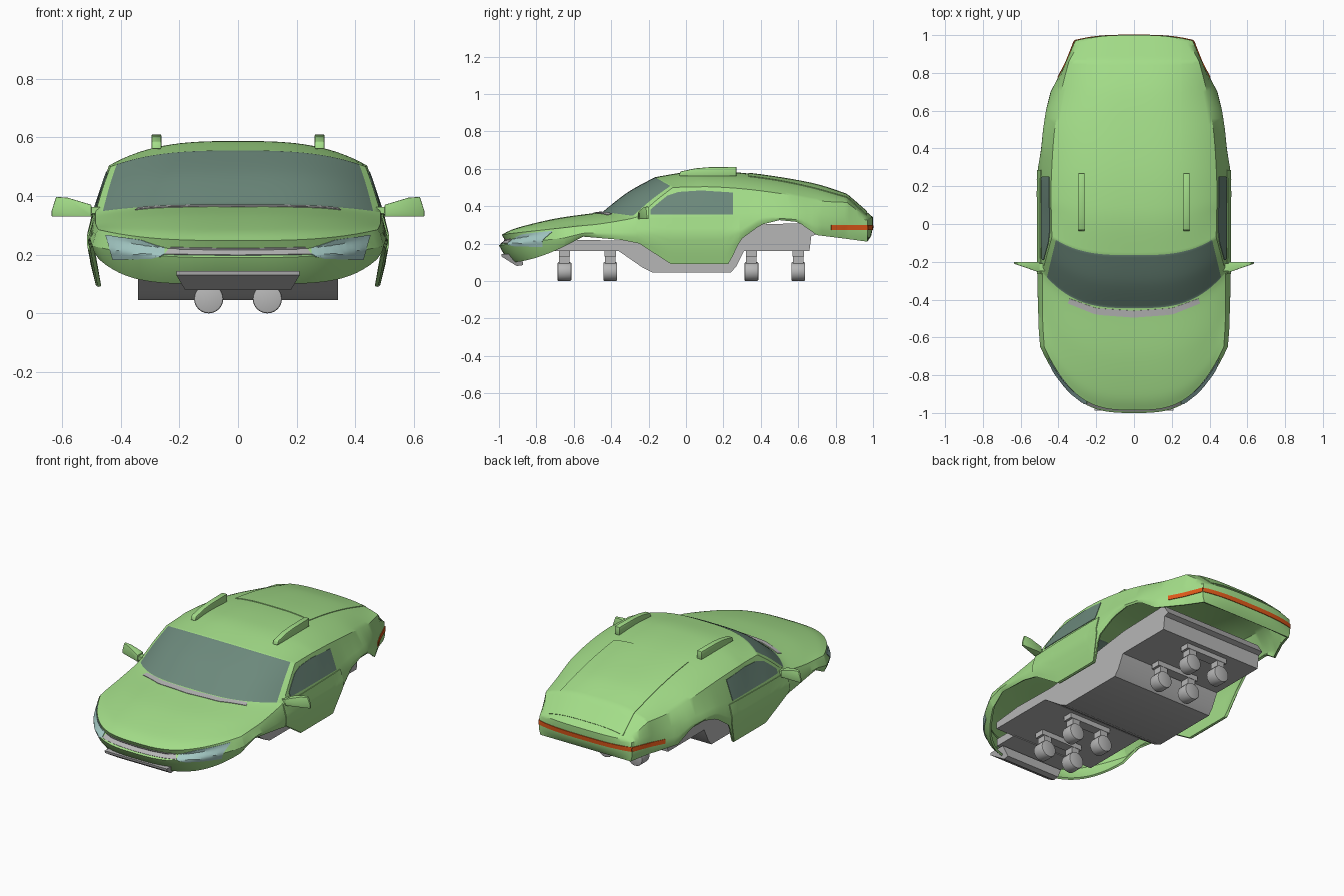
import bpy, bmesh, math
from mathutils import Vector
from mathutils.bvhtree import BVHTree

if "Cube" in bpy.data.objects:
    bpy.data.objects.remove(bpy.data.objects["Cube"])


def mat(name, *c):
    m = bpy.data.materials.new(name)
    m.diffuse_color = (*c, 1)
    m.use_nodes = True
    m.node_tree.nodes["Principled BSDF"].inputs["Base Color"].default_value = m.diffuse_color
    return m


GREEN = mat("green_paint", .37, .73, .25)
GLASS = mat("window_glass", .15, .25, .20)
LAMP = mat("headlight_glass", .38, .60, .57)
GREY = mat("grey_plastic", .47, .47, .47)
RED = mat("tail_light_orange", .75, .10, .01)


def finish(bm, name, mats, thick=0, angle=32, bevel=0):
    me = bpy.data.meshes.new(name)
    bm.to_mesh(me)
    bm.free()
    ob = bpy.data.objects.new(name, me)
    bpy.context.collection.objects.link(ob)
    for m in mats:
        me.materials.append(m)
    bpy.context.view_layer.objects.active = ob
    if thick:
        md = ob.modifiers.new("solid", 'SOLIDIFY')
        md.thickness, md.offset = thick, -1
        bpy.ops.object.modifier_apply(modifier=md.name)
    if bevel:
        md = ob.modifiers.new("bevel", 'BEVEL')
        md.width, md.segments = bevel, 2
        bpy.ops.object.modifier_apply(modifier=md.name)
    for p in ob.data.polygons:
        p.use_smooth = True
    ob.data.set_sharp_from_angle(angle=math.radians(angle))
    return ob


def grid(bm, rows):
    v = [[bm.verts.new(p) if p is not None else None for p in r] for r in rows]
    for i in range(len(v) - 1):
        for j in range(len(v[0]) - 1):
            q = (v[i][j], v[i][j + 1], v[i + 1][j + 1], v[i + 1][j])
            if None not in q:
                bm.faces.new(q)


# Upper shell stations: centre y, y shift at edge, half width, centre z, edge z
TOP = [(-.985, .335, .475, .248, .285), (-.9, .32, .48, .285, .293),
       (-.7, .24, .485, .333, .305), (-.5, .19, .485, .362, .33),
       (-.445, .19, .485, .37, .345), (-.31, .15, .46, .475, .43),
       (-.165, .095, .435, .555, .5), (0, .05, .437, .582, .503),
       (.13, .01, .44, .587, .503), (.3, 0, .435, .578, .493),
       (.5, 0, .42, .552, .468), (.7, 0, .385, .514, .43),
       (.86, 0, .345, .462, .42), (1.0, -.03, .285, .34, .335)]
# Side stations: y, shoulder x z, widest x z, bottom x z
SIDE = [(-.65, .485, .27, .497, .23, .475, .185), (-.55, .49, .28, .505, .255, .49, .237),
        (-.35, .49, .312, .51, .26, .505, .22), (-.25, .49, .335, .51, .26, .50, .20),
        (-.08, .49, .355, .51, .25, .478, .09), (.23, .49, .355, .51, .25, .478, .09),
        (.29, .485, .36, .51, .27, .50, .22), (.4, .475, .37, .49, .34, .485, .30),
        (.5, .465, .37, .48, .345, .475, .325), (.6, .45, .37, .465, .34, .46, .315),
        (.7, .42, .36, .44, .30, .435, .245), (.86, .36, .345, .358, .29, .35, .225),
        (.97, .31, .325, .315, .27, .305, .21)]
P = 3.1


def station(t):
    i = min(int(t), 12)
    f = t - i
    lo, hi = next(g for g in ((0, 4), (4, 6), (6, 12), (12, 13)) if i < g[1])
    a, b, c, d = (TOP[max(lo, min(hi, k))] for k in (i - 1, i, i + 1, i + 2))
    return [q + .5 * f * (r - p + f * (2 * p - 5 * q + 4 * r - s + f * (3 * (q - r) + s - p)))
            for p, q, r, s in zip(a, b, c, d)]


def shell(u, t):
    y, dy, w, zc, ze = station(t)
    k = abs(u)
    return Vector((u * w, y + dy * k ** P, zc + (ze - zc) * k ** 3))


def side_rows(t):
    e = shell(1, t)
    y = max(-.65, min(.97, e.y))
    for a, b in zip(SIDE, SIDE[1:]):
        if y <= b[0] + 1e-6:
            break
    f = (y - a[0]) / (b[0] - a[0])
    s = [p + (q - p) * f for p, q in zip(a, b)]
    return [e, Vector((s[1], e.y, s[2])), Vector((s[3], e.y, s[4])),
            Vector(((s[3] + s[5]) / 2 + .004, e.y, (s[4] + s[6]) / 2)), Vector((s[5], e.y, s[6]))]


# Body: top shell, flanks and both end fascias welded into one skin
N, SUB = 40, 7
us = [-1 + 2 * i / N for i in range(N + 1)]
ts = [i / SUB for i in range(13 * SUB + 1)]
bm = bmesh.new()
grid(bm, [[shell(u, t) for u in us] for t in ts])
for k, f in enumerate(bm.faces):
    t, u = ts[k // N], us[k % N] + 1 / N
    f.material_index = int(4 <= t < 6 and abs(u) < .96)
for s in (1, -1):
    grid(bm, [[Vector((p.x * s, p.y, p.z)) for p in side_rows(t)] for t in ts])
for t, prof in ((0, [(0, .248, 3), (.018, .215, 3), (-.015, .19, 3), (.01, .145, 4), (.055, .10, 5)]),
                (13, [(0, .34, 3), (0, .315, 3), (-.004, .27, 3), (-.01, .24, 3), (-.03, .21, 3)])):
    yc, dy = station(t)[:2]
    rows = []
    for e, (off, zc, q) in zip(side_rows(t), prof):
        rows.append([Vector((u * e.x, yc + off * (1 - abs(u) ** P) + dy * abs(u) ** P,
                             zc + (e.z - zc) * abs(u) ** q)) for u in us])
    grid(bm, rows)
bmesh.ops.remove_doubles(bm, verts=bm.verts, dist=.0008)
bmesh.ops.recalc_face_normals(bm, faces=bm.faces)
if sum(f.normal.z * f.calc_area() for f in bm.faces) < 0:
    bmesh.ops.reverse_faces(bm, faces=bm.faces)
bm.normal_update()
TREE = BVHTree.FromBMesh(bm)
finish(bm, "car_body", [GREEN, GLASS], thick=.012)


def along(pts, f):
    pts = [Vector(p) for p in pts]
    seg = [(b - a).length for a, b in zip(pts, pts[1:])]
    d = f * sum(seg)
    for a, b, l in zip(pts, pts[1:], seg):
        if d <= l + 1e-9:
            return a.lerp(b, d / l)
        d -= l
    return pts[-1]


RAYS = {'side': (Vector((-1, 0, 0)), lambda p: Vector((2, p.x, p.y))),
        'front': (Vector((0, 1, 0)), lambda p: Vector((p.x, -2, p.y))),
        'rear': (Vector((0, -1, 0)), lambda p: Vector((p.x, 2, p.y))),
        'top': (Vector((0, 0, -1)), lambda p: Vector((p.x, p.y, 2)))}


# Thin plate between two outline curves, projected on to the body
def patch(name, upper, lower, view, m, lift=.004, both=False, n=24, k=8):
    d, start = RAYS[view]
    rows = []
    for j in range(k + 1):
        row = []
        for i in range(n + 1):
            p = along(upper, i / n).lerp(along(lower, i / n), j / k)
            loc, nor = TREE.ray_cast(start(p), d)[:2]
            row.append(None if loc is None else loc - nor * lift * (1 if nor.dot(d) > 0 else -1))
        rows.append(row)
    for s in ((1, -1) if both else (1,)):
        b = bmesh.new()
        grid(b, [[p and Vector((p.x * s, p.y, p.z)) for p in r] for r in rows])
        b.normal_update()
        dd = Vector((d.x * s, d.y, d.z))
        bmesh.ops.reverse_faces(b, faces=[f for f in b.faces if f.normal.dot(dd) > 0])
        finish(b, name + (("_right" if s > 0 else "_left") if both else ""), [m], thick=lift + .003)


patch("side_window", [(-.19, .38), (-.15, .415), (-.1, .455), (-.04, .475), (.08, .483), (.25, .472)],
      [(-.19, .355), (.25, .355)], 'side', GLASS, .003, True)
patch("door", [(-.265, .335), (.285, .345)], [(-.265, .215), (-.08, .095), (.225, .095), (.285, .24)],
      'side', GREEN, .005, True, 40)
patch("headlight", [(.25, .222), (.33, .25), (.45, .267)], [(.25, .2), (.29, .187), (.425, .182)],
      'front', LAMP, .003, True)
patch("upper_grille", [(-.23, .226), (0, .222), (.23, .226)], [(-.25, .2), (0, .197), (.25, .2)],
      'front', GREY, .003)
patch("windscreen_cowl", [(-.34, -.395), (-.2, -.445), (0, -.459), (.2, -.445), (.34, -.395)],
      [(-.35, -.42), (-.2, -.48), (0, -.495), (.2, -.48), (.35, -.42)], 'top', GREY, .003)
patch("tail_light_side", [(.775, .298), (.968, .298)], [(.775, .272), (.968, .272)], 'side', RED, .004, True)
patch("tail_light_rear", [(-.313, .298), (.313, .298)], [(-.313, .272), (.313, .272)], 'rear', RED, .004)
patch("rear_hatch", [(-.25, .335), (.25, .335)], [(-.25, .965), (.25, .965)], 'top', GREEN, .004, False, 20, 40)


# Prism: 2D outline (a, b) extruded along x or y
def prism(name, pts, lo, hi, axis, m, bevel=0, tweak=None):
    b = bmesh.new()
    ends = [[b.verts.new((c, p, q) if axis == 'x' else (p, c, q)) for p, q in pts] for c in (lo, hi)]
    b.faces.new(ends[0])
    b.faces.new(ends[1][::-1])
    for i in range(len(pts)):
        j = (i + 1) % len(pts)
        b.faces.new((ends[0][j], ends[0][i], ends[1][i], ends[1][j]))
    if tweak:
        for v in b.verts:
            tweak(v)
    bmesh.ops.recalc_face_normals(b, faces=b.faces)
    return finish(b, name, [m], bevel=bevel)


def box(name, x0, x1, y0, y1, z0, z1, m, bevel=0):
    prism(name, [(y0, z0), (y1, z0), (y1, z1), (y0, z1)], x0, x1, 'x', m, bevel)


# Chassis tub, nose tray and chin
prism("chassis", [(-.78, .16), (-.36, .16), (-.23, .07), (-.18, .045), (.24, .045), (.27, .08), (.31, .16),
                  (.66, .16), (.67, .24), (.7, .25), (.66, .31), (.32, .3), (-.3, .215), (-.6, .22), (-.78, .2)],
      -.34, .34, 'x', GREY)
box("nose_tray", -.22, .22, -.92, -.77, .155, .2, GREY)


def chin_taper(v):
    v.co.x *= .86 if v.co.z < .1 else 1


prism("lower_grille", [(-.988, .145), (-.985, .13), (-.905, .08), (-.87, .085), (-.88, .145)],
      -.21, .21, 'x', GREY, 0, chin_taper)

# Rollers turning about the lengthwise axis, on posts and cross bars
for i, y in enumerate((-.65, -.405, .35, .6)):
    box(f"cross_bar_{i}", -.14, .14, y - .03, y + .03, .13, .18, GREY)
    for s in (1, -1):
        box(f"roller_post_{i}", s * .1 - .025, s * .1 + .025, y - .028, y + .028, .08, .2, GREY)
        ring = [(s * .1 + .05 * math.cos(a * math.pi / 12), .05 + .05 * math.sin(a * math.pi / 12))
                for a in range(24)]
        prism(f"roller_{i}", ring, y - .037, y + .037, 'y', GREY, .006)


# Mirrors and roof rails
def mirror_taper(v):
    if v.co.y < -.22:
        v.co.y += .05 * (abs(v.co.x) - .49) / .145


for s, side in ((1, "right"), (-1, "left")):
    prism("wing_mirror_" + side, [(s * x, z) for x, z in ((.5, .345), (.5, .37), (.58, .394), (.62, .397),
                                                          (.635, .35), (.635, .33), (.5, .33))],
          -.26, -.2, 'y', GREEN, .003, mirror_taper)
    box("mirror_arm_" + side, min(s * .47, s * .52), max(s * .47, s * .52), -.25, -.21, .34, .362, GREEN)
    prism("roof_rail_" + side, [(-.04, .56), (-.03, .585), (.05, .602), (.12, .608), (.27, .61), (.27, .56)],
          s * .278 - .017, s * .278 + .017, 'x', GREEN, .005)
